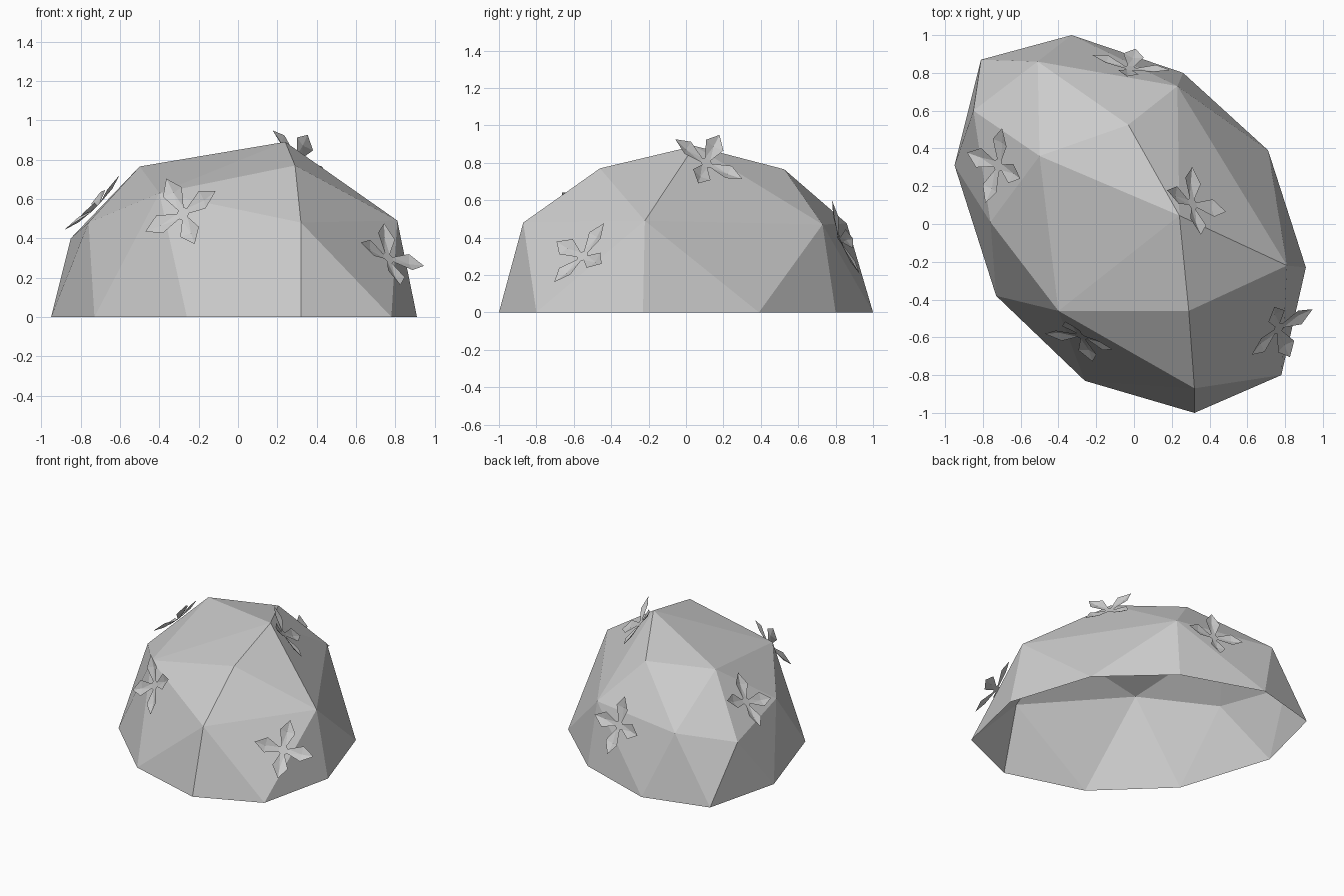
import bpy
import bmesh
from mathutils import Vector, Matrix

if "Cube" in bpy.data.objects:
    bpy.data.objects.remove(bpy.data.objects["Cube"], do_unlink=True)

grey = bpy.data.materials.new("stone_grey")
grey.use_nodes = True
grey.diffuse_color = (0.6, 0.6, 0.6, 1)
grey.node_tree.nodes["Principled BSDF"].inputs["Base Color"].default_value = grey.diffuse_color


def add_object(name, bm):
    mesh = bpy.data.meshes.new(name)
    bm.to_mesh(mesh)
    bm.free()
    mesh.materials.append(grey)
    obj = bpy.data.objects.new(name, mesh)
    bpy.context.collection.objects.link(obj)
    return obj


# Faceted bush dome: ground rim plus upper corners, wrapped and left open below
rim = [(-.33, 1), (.26, .8), (.71, .39), (.91, -.23), (.78, -.8),
       (.32, -1), (-.26, -.83), (-.73, -.38), (-.95, .31), (-.81, .87)]
corners = [(.32, -.87, .48), (.81, -.22, .49), (.23, .73, .47), (-.51, .86, .475),
           (-.85, .6, .4), (-.76, .01, .48), (-.4, -.46, .63), (.29, -.46, .77),
           (-.03, .525, .765), (-.5, .36, .765), (.24, .045, .89)]
bm = bmesh.new()
for p in [(x, y, 0) for x, y in rim] + corners:
    bm.verts.new(p)
bmesh.ops.convex_hull(bm, input=bm.verts)
floor = [f for f in bm.faces if all(v.co.z < .001 for v in f.verts)]
bmesh.ops.delete(bm, geom=floor, context="FACES")
bmesh.ops.recalc_face_normals(bm, faces=bm.faces)
if sum(f.normal.z for f in bm.faces) < 0:
    bmesh.ops.reverse_faces(bm, faces=bm.faces)
add_object("bush_dome", bm)


# Flower: four creased, pointed petals around a small flat centre
def add_flower(name, centre, normal, aim):
    bm = bmesh.new()
    hub = []
    for i in range(4):
        turn = Matrix.Rotation(i * 1.5708, 3, "Z")

        def vert(u, v, w):
            return bm.verts.new(turn @ Vector((u, v, w)))

        right, left = vert(.03, -.016, 0), vert(.03, .016, 0)
        side_r, side_l = vert(.125, -.055, .025), vert(.13, .055, .025)
        fold, tip = vert(.13, 0, .008), vert(.21, 0, .032)
        bm.faces.new((right, side_r, fold))
        bm.faces.new((right, fold, left))
        bm.faces.new((left, fold, side_l))
        bm.faces.new((fold, side_r, tip))
        bm.faces.new((fold, tip, side_l))
        hub += [right, left]
    bm.faces.new(hub)
    z = Vector(normal).normalized()
    x = Vector(aim)
    x = (x - z * x.dot(z)).normalized()
    obj = add_object(name, bm)
    obj.matrix_world = Matrix.Translation(centre) @ Matrix((x, z.cross(x), z)).transposed().to_4x4()


add_flower("front_flower", (-.28, -.595, .525), (-.4, -.84, .36), (.4, -.09, .23))
add_flower("left_flower", (.765, -.555, .3), (.61, -.52, .6), (-.08, .26, .31))
add_flower("top_flower", (.31, .108, .8), (.66, .44, .6), (-.29, .105, .24))
add_flower("right_flower", (-.72, .31, .56), (-.71, -.03, .7), (.285, -.14, .285))
add_flower("back_flower", (-.02, .825, .39), (.16, .91, .36), (.04, .13, -.35))
